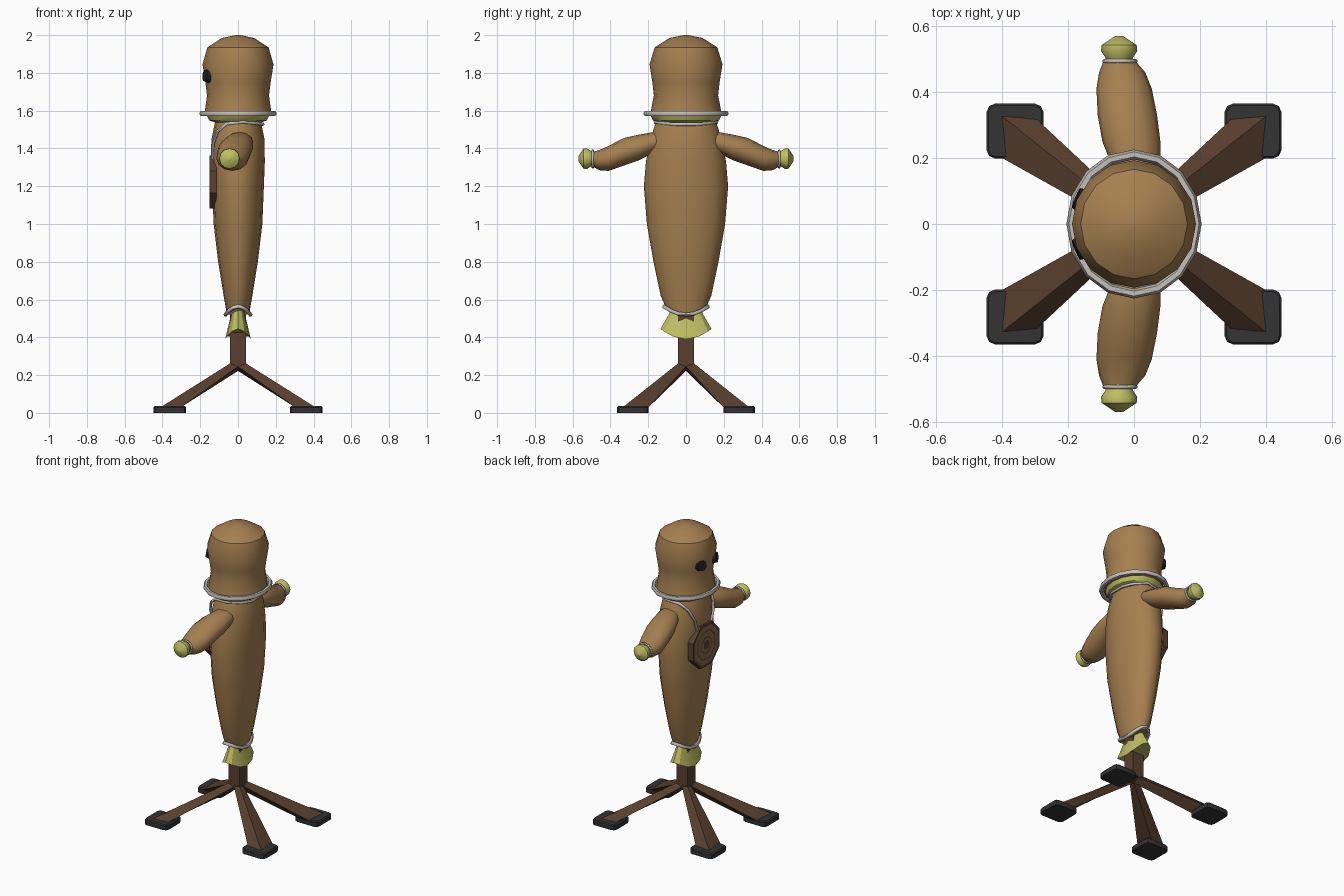
import bpy, bmesh, math
from mathutils import Vector

if "Cube" in bpy.data.objects:
    bpy.data.objects.remove(bpy.data.objects["Cube"])


def material(name, rgb):
    m = bpy.data.materials.new(name)
    m.diffuse_color = (*rgb, 1)
    m.use_nodes = True
    m.node_tree.nodes["Principled BSDF"].inputs["Base Color"].default_value = m.diffuse_color
    return m


BURLAP = material("burlap", (0.38, 0.215, 0.08))
STRAW = material("straw", (0.52, 0.52, 0.13))
ROPE = material("pale rope", (0.56, 0.52, 0.48))
WOOD = material("dark wood", (0.10, 0.05, 0.027))
TAN = material("target tan", (0.24, 0.14, 0.075))
RUBBER = material("foot grey", (0.033, 0.033, 0.034))
BUTTON = material("button black", (0.012, 0.014, 0.017))


def finish(name, bm, mats, angle=40):
    bmesh.ops.recalc_face_normals(bm, faces=bm.faces)
    me = bpy.data.meshes.new(name)
    bm.to_mesh(me)
    bm.free()
    ob = bpy.data.objects.new(name, me)
    bpy.context.collection.objects.link(ob)
    for m in mats:
        me.materials.append(m)
    bpy.ops.object.select_all(action='DESELECT')
    ob.select_set(True)
    bpy.context.view_layer.objects.active = ob
    bpy.ops.object.shade_smooth_by_angle(angle=math.radians(angle))
    return ob


def loft(name, rings, mat, angle=40):
    """Skin a list of equal-length point rings and cap both ends."""
    bm = bmesh.new()
    vs = [[bm.verts.new(p) for p in r] for r in rings]
    n = len(rings[0])
    for a, b in zip(vs, vs[1:]):
        for i in range(n):
            j = (i + 1) % n
            bm.faces.new((a[i], a[j], b[j], b[i]))
    bm.faces.new(vs[0])
    bm.faces.new(vs[-1])
    return finish(name, bm, [mat], angle)


def oval(z, rx, ry, n=16, lift=0.0):
    """Horizontal ellipse whose y ends are lifted."""
    out = []
    for i in range(n):
        a = 2 * math.pi * i / n
        out.append((rx * math.cos(a), ry * math.sin(a), z + lift * math.sin(a) ** 2))
    return out


def side_oval(y, cx, cz, rx, rz, n=12):
    return [(cx + rx * math.cos(2 * math.pi * i / n), y,
             cz + rz * math.sin(2 * math.pi * i / n)) for i in range(n)]


def rope(name, pts, radius, closed):
    cu = bpy.data.curves.new(name, 'CURVE')
    cu.dimensions = '3D'
    cu.bevel_depth = radius
    cu.bevel_resolution = 1
    sp = cu.splines.new('POLY')
    sp.points.add(len(pts) - 1)
    for p, co in zip(sp.points, pts):
        p.co = (*co, 1)
    sp.use_cyclic_u = closed
    cu.materials.append(ROPE)
    ob = bpy.data.objects.new(name, cu)
    bpy.context.collection.objects.link(ob)
    bpy.ops.object.select_all(action='DESELECT')
    ob.select_set(True)
    bpy.context.view_layer.objects.active = ob
    bpy.ops.object.convert(target='MESH')
    bpy.ops.object.shade_smooth_by_angle(angle=math.radians(60))


# Sack body and hooded head
loft("body", [oval(0.515, 0.058, 0.105, lift=0.04), oval(0.62, 0.076, 0.134),
              oval(0.80, 0.105, 0.172), oval(1.0, 0.129, 0.207), oval(1.2, 0.137, 0.223),
              oval(1.33, 0.142, 0.212), oval(1.45, 0.140, 0.188), oval(1.53, 0.124, 0.163),
              oval(1.58, 0.11, 0.14)], BURLAP)
loft("head", [oval(1.575, 0.178, 0.19), oval(1.61, 0.174, 0.184), oval(1.68, 0.164, 0.170),
              oval(1.75, 0.173, 0.178), oval(1.845, 0.188, 0.193), oval(1.935, 0.162, 0.166),
              oval(1.985, 0.085, 0.087), oval(2.0, 0.012, 0.012)], BURLAP)

# Straw collar and hem
loft("straw_collar", [oval(1.535, 0.115, 0.15), oval(1.548, 0.152, 0.175),
                      oval(1.58, 0.168, 0.19)], STRAW)
loft("straw_hem", [oval(0.54, 0.035, 0.075, 12, 0.01), oval(0.50, 0.042, 0.092, 12, 0.02),
                   oval(0.39, 0.068, 0.135, 12, 0.055)], STRAW, 30)

# Ropes at neck and hem
rope("neck_rope", oval(1.585, 0.190, 0.211, 16), 0.015, True)
rope("hem_rope", oval(0.52, 0.066, 0.115, 16, 0.043), 0.011, True)

# Arms, wrist ropes and straw hands
for s, side in ((1, "left"), (-1, "right")):
    arm = [(0.11, 0.015, 1.44, 0.05, 0.035), (0.17, 0.008, 1.432, 0.072, 0.055),
           (0.25, -0.008, 1.405, 0.088, 0.068), (0.33, -0.02, 1.382, 0.090, 0.073),
           (0.41, -0.03, 1.347, 0.084, 0.066), (0.46, -0.036, 1.338, 0.070, 0.053),
           (0.495, -0.044, 1.343, 0.048, 0.038)]
    loft(side + "_arm", [side_oval(s * y, *r) for y, *r in arm], BURLAP)
    hand = [(0.485, 0.036), (0.505, 0.042), (0.525, 0.055), (0.543, 0.053), (0.570, 0.012)]
    loft(side + "_straw_hand", [side_oval(s * y, -0.045, 1.346, r, r) for y, r in hand], STRAW)
    rope(side + "_wrist_rope", side_oval(s * 0.494, -0.043, 1.344, 0.048, 0.046), 0.006, True)

# Button eyes, turned to follow the head
for s, side in ((1, "left"), (-1, "right")):
    bm = bmesh.new()
    bmesh.ops.create_cone(bm, cap_ends=True, segments=12, radius1=0.038, radius2=0.032, depth=0.026)
    ob = finish(side + "_eye", bm, [BUTTON])
    d = Vector((-0.175, s * 0.076, 0.02))
    ob.rotation_euler = d.to_track_quat('Z', 'Y').to_euler()
    ob.location = (-0.164, s * 0.074, 1.785)

# Octagonal target plate with inset rings
R = 0.14 / math.cos(math.pi / 8)
bm = bmesh.new()
back, face = [[bm.verts.new((x, R * math.cos((i + .5) * math.pi / 4),
                             1.222 + R * math.sin((i + .5) * math.pi / 4))) for i in range(8)]
              for x in (-0.113, -0.152)]
for i in range(8):
    j = (i + 1) % 8
    bm.faces.new((back[i], back[j], face[j], face[i]))
bm.faces.new(back)
front = bm.faces.new(face)
bm.normal_update()
for width, inner in ((0.018, 1), (0.032, 0), (0.008, 1), (0.034, 0), (0.01, 1), (0.018, 0)):
    bmesh.ops.inset_region(bm, faces=[front], thickness=width, depth=0)
    front.material_index = inner
finish("target_plate", bm, [WOOD, TAN], 20)

# Cord holding the plate, looped behind the neck
half = [(-0.135, 0.075, 1.345), (-0.134, 0.10, 1.42), (-0.108, 0.13, 1.49),
        (-0.06, 0.153, 1.532), (0.03, 0.163, 1.54), (0.10, 0.105, 1.532)]
cord = half + [(0.132, 0.05, 1.528)]
rope("plate_cord", cord + [(x, -y, z) for x, y, z in reversed(cord)], 0.009, False)

# Wooden post
P = 0.042
bm = bmesh.new()
bmesh.ops.create_cube(bm, size=1)
for v in bm.verts:
    v.co = (v.co.x * 2 * P, v.co.y * 2 * P, 0.245 if v.co.z < 0 else 0.52)
finish("post", bm, [WOOD], 20)

# Four splayed legs with rounded foot pads
for sx in (1, -1):
    for sy in (1, -1):
        tag = ("front" if sy < 0 else "back") + ("_right" if sx > 0 else "_left")
        top = [(0, 0, .222), (P, 0, .245), (P, P, .262), (0, P, .245)]
        low = [(.305, .20, .028), (.40, .20, .028), (.40, .327, .036), (.305, .327, .028)]
        loft(tag + "_leg", [[(sx * x, sy * y, z) for x, y, z in r] for r in (top, low)], WOOD, 20)
        rings = []
        for z, g in ((0, 0), (0.029, 0), (0.036, 0.006)):
            ring = []
            for k in range(12):
                q = k // 3
                a = math.pi / 2 * q + math.pi / 4 * (k % 3)
                qx, qy = (1, -1, -1, 1)[q], (1, 1, -1, -1)[q]
                ring.append((sx * 0.361 + qx * 0.061 + (0.025 - g) * math.cos(a),
                             sy * 0.282 + qy * 0.058 + (0.025 - g) * math.sin(a), z))
            rings.append(ring)
        loft(tag + "_foot", rings, RUBBER, 30)
